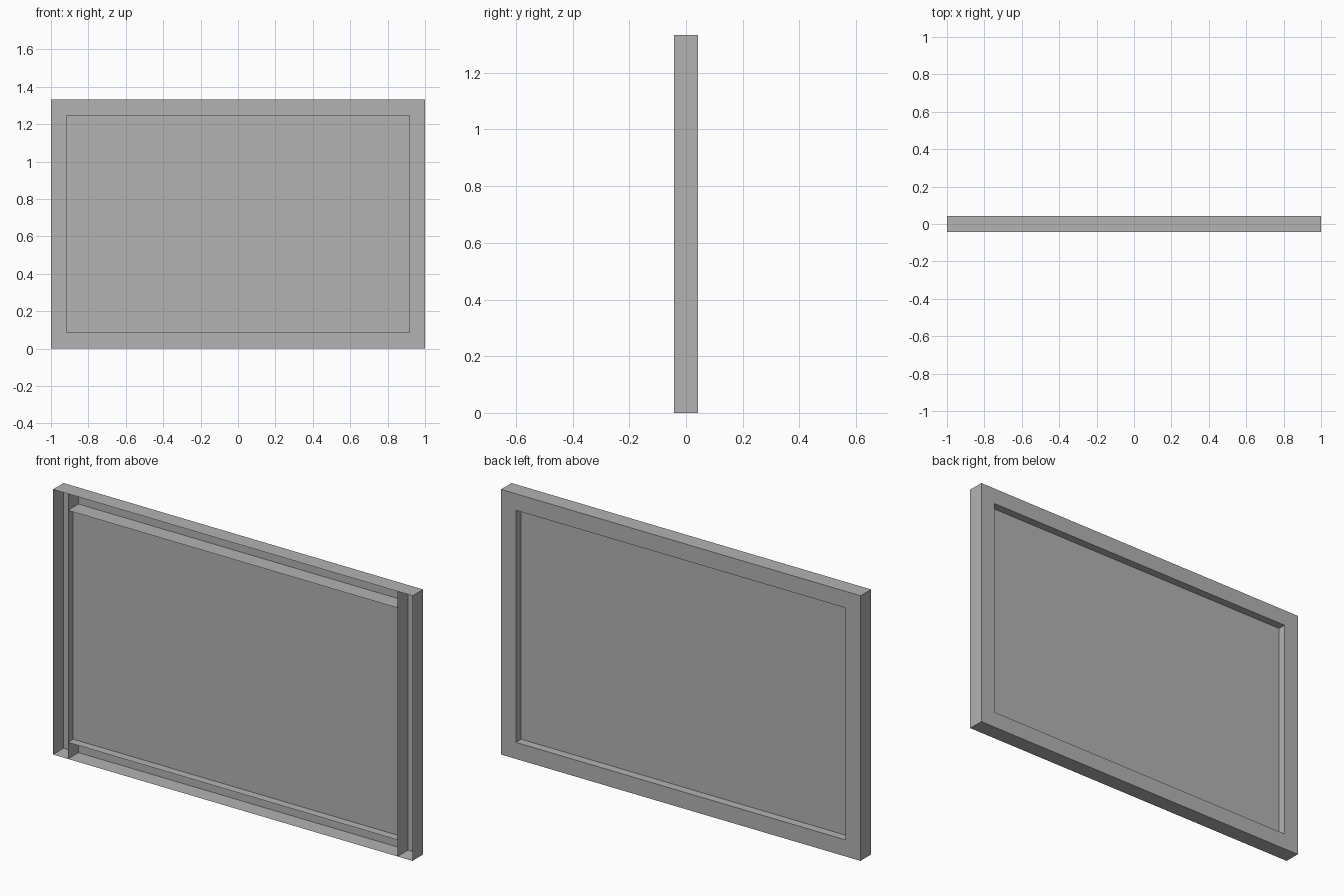
import bpy
import bmesh

if "Cube" in bpy.data.objects:
    bpy.data.objects.remove(bpy.data.objects["Cube"])

U = 1 / 12            # rail width and frame depth
W, H = 1.0, 16 * U    # half width, full height
D = U / 2             # half depth

grey = bpy.data.materials.new("plain_grey")
grey.diffuse_color = (0.45, 0.45, 0.45, 1)
grey.use_nodes = True
grey.node_tree.nodes["Principled BSDF"].inputs["Base Color"].default_value = grey.diffuse_color


def finish(name, bm):
    mesh = bpy.data.meshes.new(name)
    bm.to_mesh(mesh)
    bm.free()
    mesh.materials.append(grey)
    obj = bpy.data.objects.new(name, mesh)
    bpy.context.collection.objects.link(obj)


def channel(name, x0, x1, z0, z1, ends):
    """Hollow rail, open at the front; ends=False leaves out the x end walls."""
    bm = bmesh.new()
    bmesh.ops.create_cube(bm, size=1)
    for v in bm.verts:
        v.co = (x0 if v.co.x < 0 else x1,
                D if v.co.y > 0 else -D,
                z0 if v.co.z < 0 else z1)
    bm.normal_update()
    drop = [f for f in bm.faces
            if f.normal.y < -0.5 or (not ends and abs(f.normal.x) > 0.5)]
    bmesh.ops.delete(bm, geom=drop, context='FACES')
    finish(name, bm)


# Side rails run the full height
channel("left_rail", -W, -W + U, 0, H, True)
channel("right_rail", W - U, W, 0, H, True)

# Top and bottom rails fit between them
channel("bottom_rail", -W + U, W - U, 0, U, False)
channel("top_rail", -W + U, W - U, H - U, H, False)

# Thin panel halfway through the frame depth
bm = bmesh.new()
bm.faces.new([bm.verts.new((x, 0, z)) for x, z in (
    (-W + U, U), (W - U, U), (W - U, H - U), (-W + U, H - U))])
finish("panel", bm)
